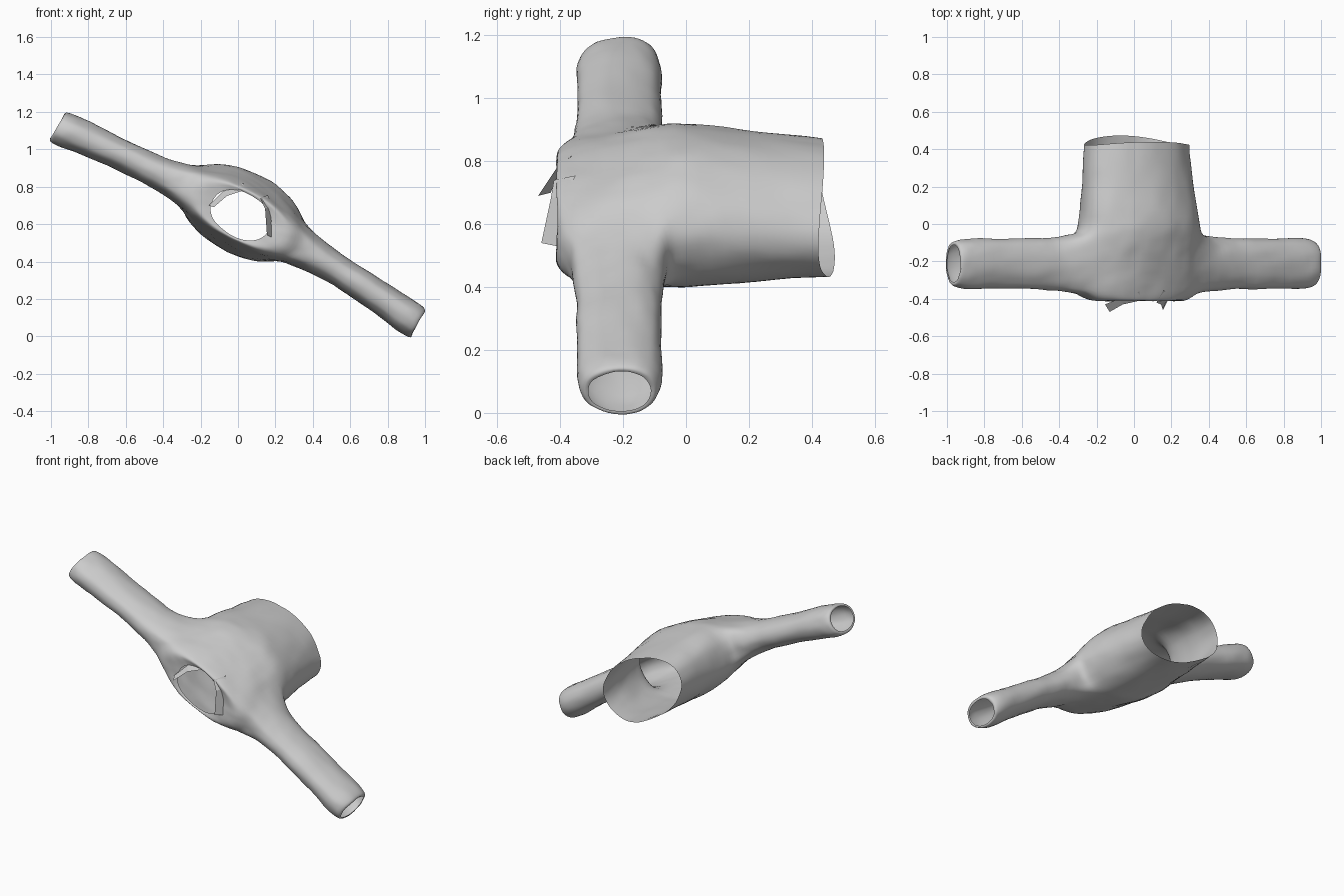
import bpy, bmesh, math
from mathutils import Matrix

if "Cube" in bpy.data.objects:
    bpy.data.objects.remove(bpy.data.objects["Cube"])

TILT = math.radians(28.3)
SEG = 20
place = Matrix.Translation((0, 0, 0.64)) @ Matrix.Rotation(TILT, 4, 'Y')


def finish(name, bm, levels):
    bmesh.ops.recalc_face_normals(bm, faces=bm.faces)
    me = bpy.data.meshes.new(name)
    bm.to_mesh(me)
    bm.free()
    ob = bpy.data.objects.new(name, me)
    bpy.context.collection.objects.link(ob)
    for p in me.polygons:
        p.use_smooth = levels > 0
    if levels:
        ob.modifiers.new("smooth", 'SUBSURF').levels = levels
        ob.modifiers["smooth"].render_levels = levels
    return ob


def power(x, e):
    return math.copysign(abs(x) ** e, x)


# Torso: rings from hem to neck
# (y, width centre, half width, half thickness, thickness centre, roundness)
rows = [(0.43, 0.005, 0.305, 0.188, 0.018, 0.97), (0.22, 0.005, 0.32, 0.204, 0.024, 0.92),
        (0.02, 0.01, 0.342, 0.226, 0.03, 0.9), (-0.055, 0.01, 0.36, 0.222, 0.028, 0.92),
        (-0.16, 0.01, 0.37, 0.2, 0.024, 0.94), (-0.26, 0.01, 0.37, 0.178, 0.018, 0.94),
        (-0.365, 0.01, 0.365, 0.152, 0.016, 0.92), (-0.42, 0.01, 0.285, 0.135, 0.016, 0.9),
        (-0.405, 0.01, 0.172, 0.12, 0.014, 0.9)]
bm = bmesh.new()
grid = []
for i, (y, uc, a, b, vc, e) in enumerate(rows):
    ring = []
    for k in range(SEG):
        t = 2 * math.pi * k / SEG
        fold = 1 + 0.02 * math.sin(5 * t + 0.6) * (i < 3)
        dy = 0
        if i == 0:  # wavy hem
            dy = 0.035 * max(0, -math.sin(t)) ** 2 - 0.01 * math.cos(2 * t)
        ring.append(bm.verts.new((uc + a * fold * power(math.cos(t), e), y + dy,
                                  vc + b * fold * power(math.sin(t), e))))
    grid.append(ring)
arm_cols = {18, 19, 0, 1, 8, 9, 10, 11}
for i in range(len(rows) - 1):
    for k in range(SEG):
        if 3 <= i <= 5 and k in arm_cols:
            continue
        n = (k + 1) % SEG
        bm.faces.new((grid[i][k], grid[i][n], grid[i + 1][n], grid[i + 1][k]))

# Sleeves: rings grown from each arm opening, turned in at the cuff
# (distance, thickness centre, half depth, half thickness)
sleeve = [(0.42, 0.01, 0.156, 0.1), (0.52, 0.004, 0.138, 0.086),
          (0.68, 0.0, 0.136, 0.085), (0.92, -0.02, 0.134, 0.09),
          (1.03, -0.028, 0.138, 0.1), (1.09, -0.032, 0.122, 0.092),
          (1.085, -0.032, 0.1, 0.074)]
for side, mid, stretch, drop in ((1, 0, 1.03, 0.014), (-1, SEG // 2, 0.993, 0)):
    edge = [grid[r][(mid + c) % SEG] for r in range(3, 7) for c in range(-2, 3)
            if r in (3, 6) or abs(c) == 2]

    def angle(v):
        return math.atan2((v.co.z - 0.022) / 0.12, (v.co.y + 0.21) / 0.15)
    edge.sort(key=angle)
    angles = [angle(v) for v in edge]
    n = len(edge)
    for u, vc, hy, hv in sleeve:
        sag = drop * max(0, u - 0.6) / 0.45
        new = [bm.verts.new((side * u * stretch, -0.21 + 1.03 * hy * math.cos(t),
                             vc - sag + 1.03 * hv * math.sin(t))) for t in angles]
        for j in range(n):
            m = (j + 1) % n
            bm.faces.new((edge[j], edge[m], new[m], new[j]))
        edge = new
bmesh.ops.transform(bm, matrix=place, verts=bm.verts)
shirt = finish("shirt_body_and_sleeves", bm, 2)

# Soft cloth wrinkles
tex = bpy.data.textures.new("wrinkles", 'CLOUDS')
tex.noise_scale = 0.14
d = shirt.modifiers.new("wrinkles", 'DISPLACE')
d.texture = tex
d.strength = 0.015


# Collar flaps: short folded strips around the neck opening
def flap(name, outer, inner):
    bm = bmesh.new()
    a = [bm.verts.new(p) for p in outer]
    b = [bm.verts.new(p) for p in inner]
    for i in range(len(a) - 1):
        bm.faces.new((a[i], a[i + 1], b[i + 1], b[i]))
    finish(name, bm, 0)


flap("collar_left",
     [(0.03, -0.36, 0.82), (-0.08, -0.40, 0.775), (-0.155, -0.43, 0.70)],
     [(0.03, -0.41, 0.78), (-0.06, -0.43, 0.75), (-0.13, -0.47, 0.69)])
flap("collar_right",
     [(0.16, -0.35, 0.755), (0.18, -0.38, 0.70), (0.18, -0.41, 0.53)],
     [(0.12, -0.42, 0.74), (0.145, -0.43, 0.68), (0.155, -0.46, 0.54)])
